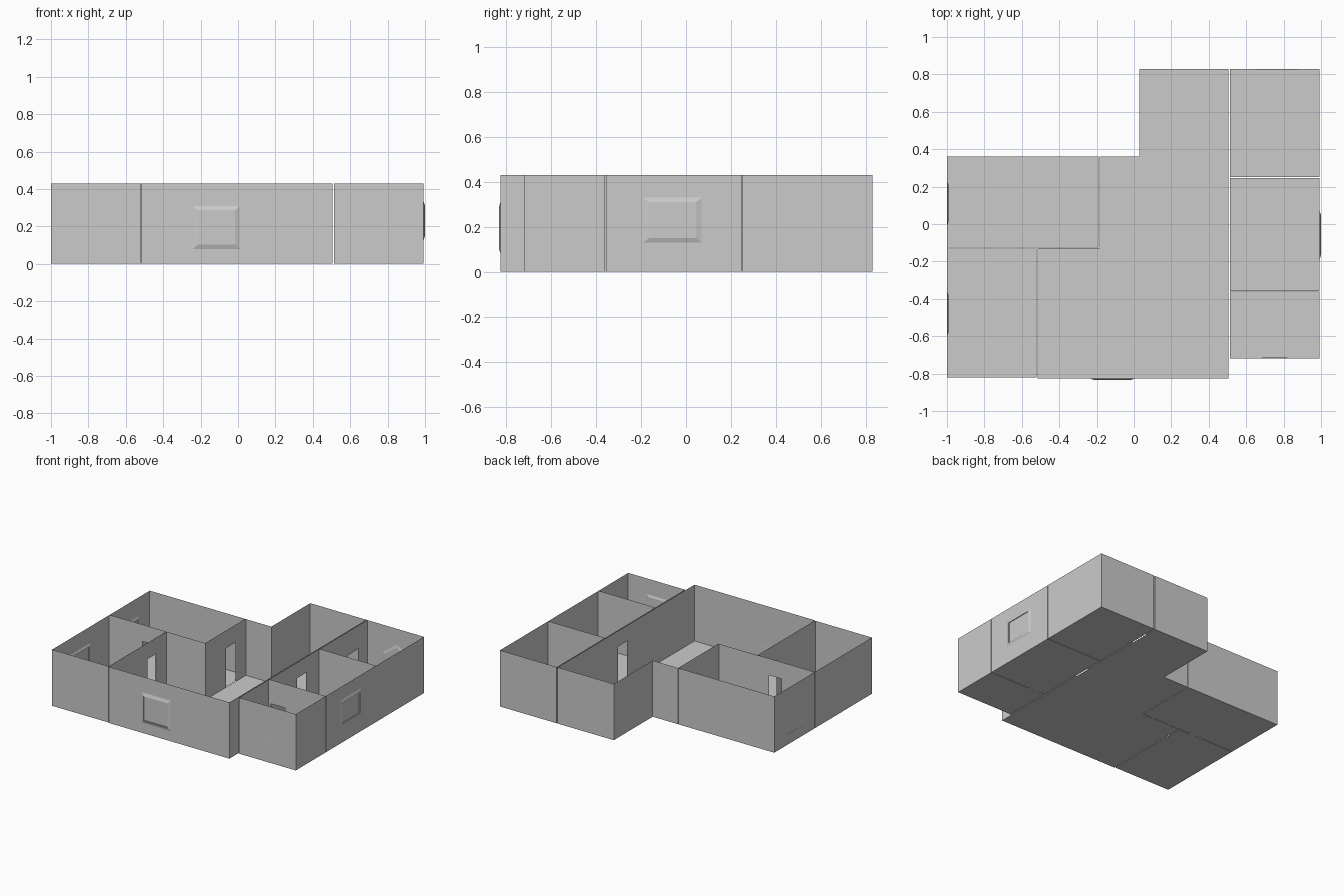
import bpy, bmesh
from mathutils import Vector

if "Cube" in bpy.data.objects:
    bpy.data.objects.remove(bpy.data.objects["Cube"])

H = 0.43  # wall height

# Room outlines, counter-clockwise
def rect(x0, y0, x1, y1):
    return [(x0, y0), (x1, y0), (x1, y1), (x0, y1)]

ROOMS = {
    "front_left_room": rect(-0.999, -0.82, -0.52, -0.13),
    "back_left_room": rect(-0.999, -0.125, -0.19, 0.36),
    "living_room": [(-0.515, -0.825), (0.505, -0.825), (0.505, 0.83), (0.03, 0.83),
                    (0.03, 0.36), (-0.185, 0.36), (-0.185, -0.127), (-0.515, -0.127)],
    "front_right_room": rect(0.513, -0.72, 0.993, -0.362),
    "middle_right_room": rect(0.513, -0.357, 0.993, 0.247),
    "back_right_room": rect(0.513, 0.252, 0.993, 0.83),
}

# Doors: constant axis (0 = x, 1 = y), its position, start, end, height
DOORS = [
    (0, -0.517, -0.36, -0.24, 0.31),
    (0, -0.187, 0.12, 0.24, 0.30),
    (0, 0.509, -0.02, 0.10, 0.31),
    (0, 0.509, 0.59, 0.73, 0.25),
    (1, -0.127, -0.72, -0.61, 0.305),
    (1, -0.36, 0.53, 0.65, 0.25),
]

# Windows: name, constant axis, position, frame offset, outline of (along, z)
WINDOWS = [
    ("front_large_window", 1, -0.825, -0.008, rect(-0.24, 0.08, 0.01, 0.31)),
    ("front_small_window", 1, -0.72, 0.006, rect(0.67, 0.15, 0.835, 0.31)),
    ("right_window", 0, 0.993, 0.007, rect(-0.19, 0.13, 0.07, 0.33)),
    ("left_back_window", 0, -0.999, 0.008, rect(-0.01, 0.06, 0.23, 0.29)),
    ("left_front_window", 0, -0.999, 0.008, rect(-0.60, 0.13, -0.36, 0.305)),
    ("gabled_back_window", 1, 0.83, -0.005,
     [(0.64, 0.07), (0.89, 0.07), (0.89, 0.22), (0.765, 0.31), (0.64, 0.22)]),
]

def place(axis, c, u, z):
    return Vector((c, u, z)) if axis == 0 else Vector((u, c, z))

def shrink(outline, k):
    cu = (min(p[0] for p in outline) + max(p[0] for p in outline)) / 2
    cz = (min(p[1] for p in outline) + max(p[1] for p in outline)) / 2
    return [(cu + (u - cu) * k, cz + (z - cz) * k) for u, z in outline]

def finish(name, bm):
    bmesh.ops.recalc_face_normals(bm, faces=bm.faces)
    me = bpy.data.meshes.new(name)
    bm.to_mesh(me)
    bm.free()
    ob = bpy.data.objects.new(name, me)
    bpy.context.collection.objects.link(ob)

def loop_edges(bm, pts):
    vs = [bm.verts.new(p) for p in pts]
    return [bm.edges.new((vs[i - 1], vs[i])) for i in range(len(vs))]

# One wall sheet, with door notches and window holes
def add_wall(bm, a, b):
    axis = 0 if abs(a[0] - b[0]) < 1e-6 else 1
    c, lo, hi = a[axis], *sorted((a[1 - axis], b[1 - axis]))
    outline = [(lo, 0)]
    for ax, pos, d0, d1, top in sorted(DOORS):
        if ax == axis and abs(pos - c) < 0.015 and lo < d0 and d1 < hi:
            outline += [(d0, 0), (d0, top), (d1, top), (d1, 0)]
    outline += [(hi, 0), (hi, H), (lo, H)]
    loops = [outline]
    for _, ax, pos, _, prof in WINDOWS:
        if ax == axis and abs(pos - c) < 1e-4 and lo < prof[0][0] < hi:
            loops.append(shrink(prof, 0.8))
    edges = []
    for lp in loops:
        edges += loop_edges(bm, [place(axis, c, u, z) for u, z in lp])
    normal = Vector((1, 0, 0)) if axis == 0 else Vector((0, 1, 0))
    bmesh.ops.triangle_fill(bm, use_beauty=True, edges=edges, normal=normal)

# Rooms: floor plus walls
for name, plan in ROOMS.items():
    bm = bmesh.new()
    bm.faces.new([bm.verts.new((x, y, 0)) for x, y in plan])
    for i in range(len(plan)):
        add_wall(bm, plan[i - 1], plan[i])
    bmesh.ops.remove_doubles(bm, verts=bm.verts, dist=1e-5)
    finish(name, bm)

# Windows: sloped frame ring, inner reveal and pane
for name, axis, c, off, prof in WINDOWS:
    bm = bmesh.new()
    inner = shrink(prof, 0.8)
    rings = [[bm.verts.new(place(axis, c + d, u, z)) for u, z in pts]
             for pts, d in ((prof, 0), (inner, off), (inner, off * 0.3))]
    n = len(prof)
    for r0, r1 in zip(rings, rings[1:]):
        for i in range(n):
            bm.faces.new((r0[i - 1], r0[i], r1[i], r1[i - 1]))
    bm.faces.new(rings[-1])
    finish(name, bm)
